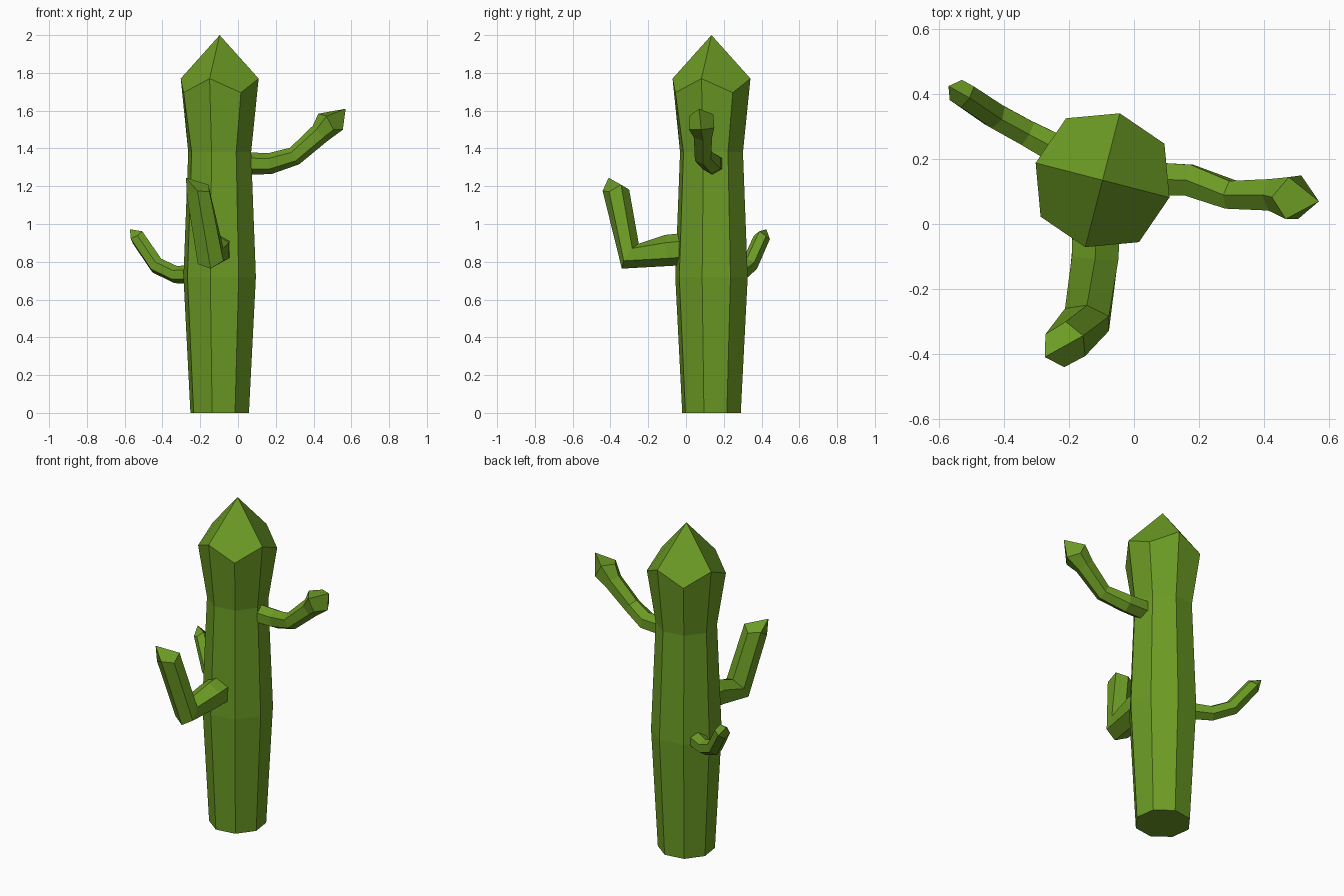
import bpy, bmesh
from math import cos, sin, radians, pi
from mathutils import Vector

cube = bpy.data.objects.get("Cube")
if cube:
    bpy.data.objects.remove(cube, do_unlink=True)

green = bpy.data.materials.new("cactus green")
green.use_nodes = True
green.diffuse_color = (0.15, 0.33, 0.018, 1)
green.node_tree.nodes["Principled BSDF"].inputs["Base Color"].default_value = green.diffuse_color


def stem(name, sides, start, side, path, apex):
    """Faceted tube along (x, y, z, radius) points, with a pointed cap of kite faces."""
    bm = bmesh.new()
    side = Vector(side).normalized()
    pts = [Vector(p[:3]) for p in path]
    rings = []
    for i, (c, p) in enumerate(zip(pts, path)):
        # mitred direction at this point
        steps = []
        if i > 0:
            steps.append((c - pts[i - 1]).normalized())
        if i < len(pts) - 1:
            steps.append((pts[i + 1] - c).normalized())
        t = sum(steps, Vector()).normalized()
        u = (side - t * side.dot(t)).normalized()
        v = t.cross(u)
        last = i == len(pts) - 1
        ring = []
        for k in range(sides):
            a = radians(start) + 2 * pi * k / sides
            r = p[3]
            co = c + (u * cos(a) + v * sin(a)) * r
            if last and k % 2:
                co += (co - c) * 0.04 - t * r * 0.35
            ring.append(bm.verts.new(co))
        rings.append(ring)
    # base, walls and cap
    bm.faces.new(rings[0][::-1])
    for lo, hi in zip(rings, rings[1:]):
        for k in range(sides):
            n = (k + 1) % sides
            bm.faces.new((lo[k], lo[n], hi[n], hi[k]))
    tip = bm.verts.new(apex)
    top = rings[-1]
    for k in range(0, sides, 2):
        bm.faces.new((tip, top[k], top[k + 1], top[(k + 2) % sides]))
    bmesh.ops.recalc_face_normals(bm, faces=bm.faces)
    mesh = bpy.data.meshes.new(name)
    bm.to_mesh(mesh)
    bm.free()
    mesh.materials.append(green)
    obj = bpy.data.objects.new(name, mesh)
    bpy.context.scene.collection.objects.link(obj)
    return obj


# Trunk
cx, cy = -0.097, 0.135
stem("trunk", 8, -104.5, (1, 0, 0),
     [(cx, cy, 0, 0.16), (cx, cy, 0.72, 0.198), (cx, cy, 1.38, 0.172), (cx, cy, 1.77, 0.213)],
     (cx, cy, 2))

# Arms
stem("left_arm", 6, 30, (0, 1, 0),
     [(0.02, 0.14, 1.32, 0.06), (0.17, 0.135, 1.32, 0.056), (0.30, 0.09, 1.36, 0.05),
      (0.435, 0.09, 1.48, 0.056), (0.50, 0.08, 1.55, 0.075)],
     (0.57, 0.07, 1.61))
stem("front_arm", 6, 30, (1, 0, 0),
     [(-0.115, 0.02, 0.87, 0.085), (-0.12, -0.10, 0.86, 0.083), (-0.145, -0.295, 0.83, 0.08),
      (-0.215, -0.375, 1.19, 0.068)],
     (-0.275, -0.41, 1.245))
stem("right_arm", 6, 30, (0.5, 0.87, 0),
     [(-0.18, 0.20, 0.735, 0.055), (-0.33, 0.28, 0.732, 0.046), (-0.43, 0.335, 0.78, 0.045),
      (-0.535, 0.405, 0.935, 0.042)],
     (-0.572, 0.425, 0.972))
